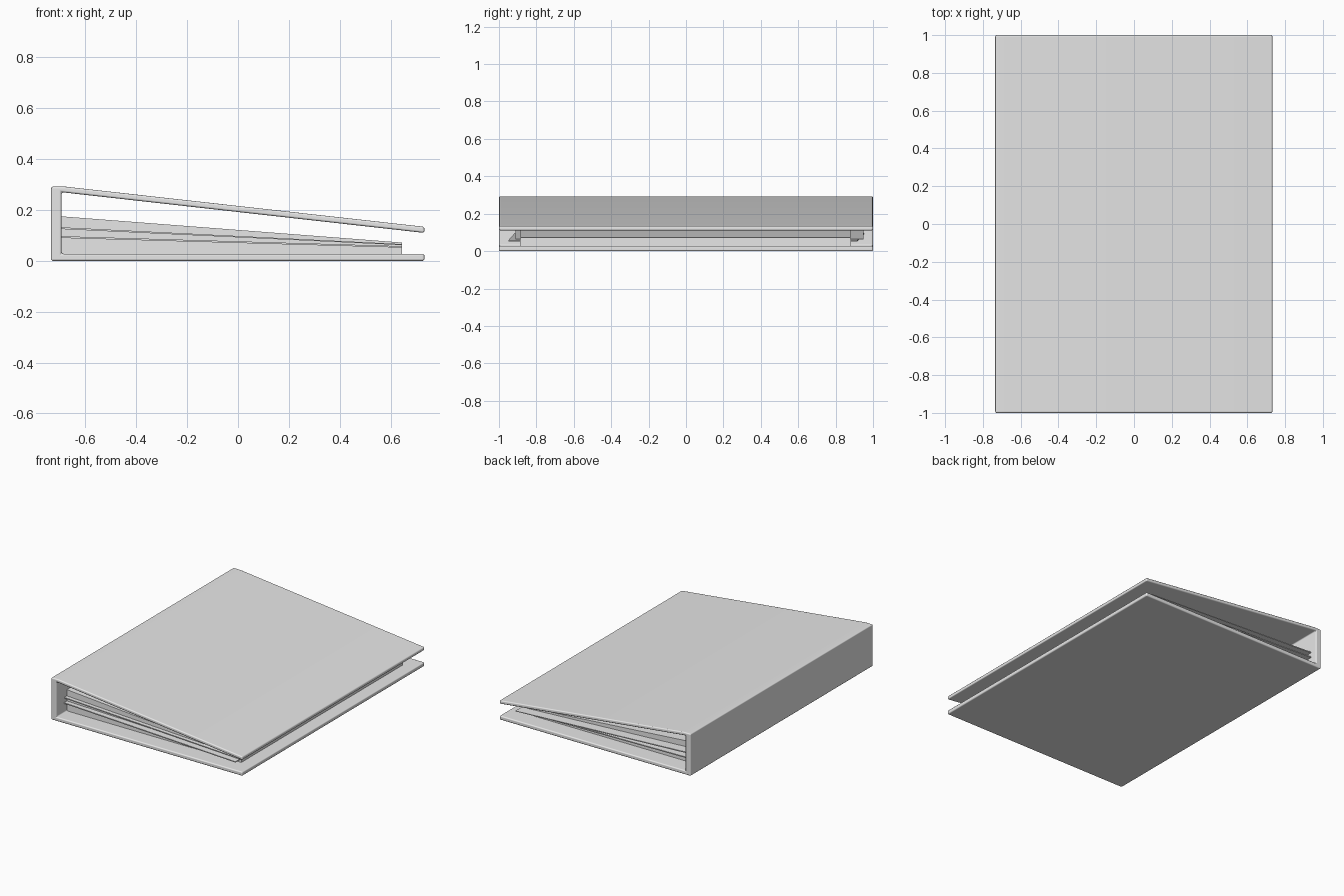
import bpy
import bmesh

cube = bpy.data.objects.get("Cube")
if cube:
    bpy.data.objects.remove(cube, do_unlink=True)

grey = bpy.data.materials.new("plain grey")
grey.use_nodes = True
grey.diffuse_color = (0.8, 0.8, 0.8, 1)
grey.node_tree.nodes["Principled BSDF"].inputs["Base Color"].default_value = (0.8, 0.8, 0.8, 1)


def extrude(name, profile, front, back, bevel=0):
    """Extrude an x,z profile along y; front and back give y for each x."""
    bm = bmesh.new()
    a = [bm.verts.new((x, front(x), z)) for x, z in profile]
    b = [bm.verts.new((x, back(x), z)) for x, z in profile]
    bm.faces.new(a)
    bm.faces.new(b[::-1])
    n = len(a)
    for i in range(n):
        j = (i + 1) % n
        bm.faces.new((a[j], a[i], b[i], b[j]))
    bmesh.ops.recalc_face_normals(bm, faces=bm.faces)
    mesh = bpy.data.meshes.new(name)
    bm.to_mesh(mesh)
    bm.free()
    mesh.materials.append(grey)
    obj = bpy.data.objects.new(name, mesh)
    bpy.context.collection.objects.link(obj)
    if bevel:
        mod = obj.modifiers.new("soft edges", "BEVEL")
        mod.width = bevel
        mod.segments = 3
        mod.limit_method = "ANGLE"
        mod.harden_normals = True
        bpy.ops.object.select_all(action="DESELECT")
        obj.select_set(True)
        bpy.context.view_layer.objects.active = obj
        bpy.ops.object.shade_smooth_by_angle()
    return obj


def flat(y):
    return lambda x: y


def wedge(name, bottom, top, front, back):
    """Stack of pages; bottom and top are heights at the spine and fore edge."""
    spine, edge = -0.694, 0.645
    profile = [(spine, bottom[0]), (edge, bottom[1]), (edge, top[1]), (spine, top[0])]
    return extrude(name, profile, front, back)


# Cover: base, spine and sloping lid in one piece
cover = [(-0.735, 0), (0.733, 0), (0.733, 0.028), (-0.694, 0.028),
         (-0.694, 0.27), (0.733, 0.11), (0.733, 0.134), (-0.68, 0.292), (-0.735, 0.292)]
extrude("cover", cover, flat(-1), flat(1), 0.008)

# Page stacks between the covers
wedge("lower_pages", (0.028, 0.028), (0.09, 0.052), flat(-0.885), flat(0.88))
wedge("skewed_sheet", (0.09, 0.052), (0.097, 0.058),
      lambda x: -0.933 - 0.026 * x, lambda x: 0.933 - 0.026 * x)
wedge("middle_pages", (0.097, 0.058), (0.125, 0.062), flat(-0.885), flat(0.88))
wedge("loose_sheet", (0.125, 0.062), (0.132, 0.066), flat(-0.912), flat(0.95))
wedge("upper_pages", (0.132, 0.066), (0.175, 0.072), flat(-0.885), flat(0.88))
